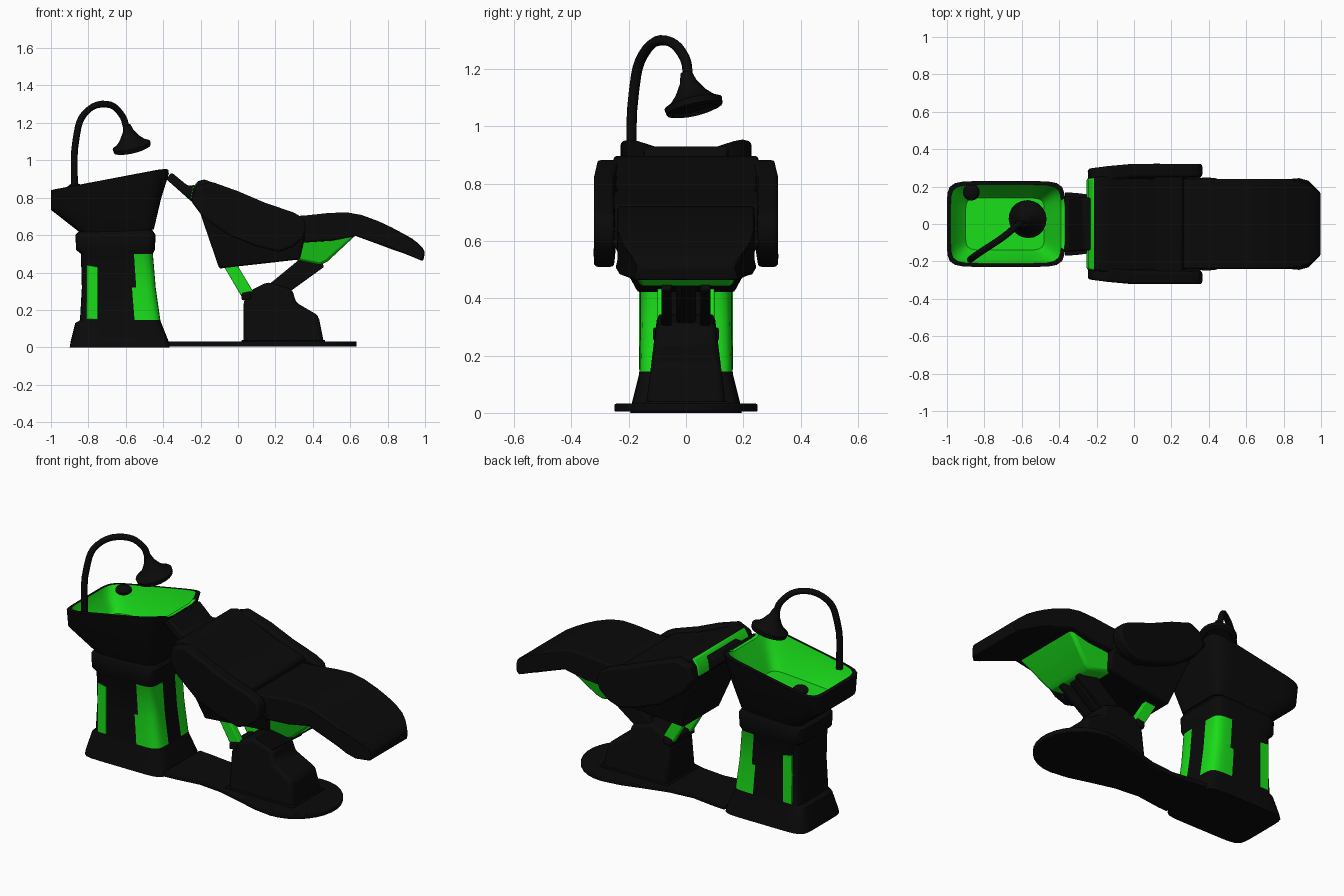
import bpy, bmesh, math
from mathutils import Vector

if "Cube" in bpy.data.objects:
    bpy.data.objects.remove(bpy.data.objects["Cube"])


def material(name, col):
    m = bpy.data.materials.new(name)
    m.diffuse_color = (*col, 1)
    m.use_nodes = True
    m.node_tree.nodes["Principled BSDF"].inputs["Base Color"].default_value = m.diffuse_color
    return m


BLACK = material("black", (0.003, 0.003, 0.003))
GREEN = material("green", (0.01, 0.72, 0.01))


def finish(name, bm, mat, bevel=0, seg=2, green=None):
    bmesh.ops.recalc_face_normals(bm, faces=bm.faces)
    if green:
        for f in bm.faces:
            f.material_index = int(green(f.calc_center_median(), f.normal))
    me = bpy.data.meshes.new(name)
    bm.to_mesh(me)
    bm.free()
    ob = bpy.data.objects.new(name, me)
    bpy.context.collection.objects.link(ob)
    me.materials.append(mat)
    me.materials.append(GREEN)
    if bevel:
        b = ob.modifiers.new("bevel", 'BEVEL')
        b.width, b.segments, b.limit_method = bevel, seg, 'ANGLE'
        b.angle_limit = math.radians(35)
    bpy.ops.object.select_all(action='DESELECT')
    bpy.context.view_layer.objects.active = ob
    ob.select_set(True)
    bpy.ops.object.shade_smooth_by_angle(angle=math.radians(35))
    return ob


def skin(name, rings, mat, **kw):
    """Bridge rings of equal length and cap both ends."""
    bm = bmesh.new()
    vs = [[bm.verts.new(p) for p in r] for r in rings]
    n = len(vs[0])
    for a, b in zip(vs, vs[1:]):
        for i in range(n):
            j = (i + 1) % n
            bm.faces.new((a[i], a[j], b[j], b[i]))
    bm.faces.new(vs[0][::-1])
    bm.faces.new(vs[-1])
    return finish(name, bm, mat, **kw)


def rounded(x0, x1, hy, z0, z1, n=8, count=64):
    """Rounded rectangle ring, height running from z0 at x0 to z1 at x1."""
    out = []
    for i in range(count):
        t = 2 * math.pi * (i + .5) / count
        c, s = math.cos(t), math.sin(t)
        r = (abs(c) ** n + abs(s) ** n) ** (-1 / n)
        out.append(((x0 + x1) / 2 + (x1 - x0) / 2 * r * c, hy * r * s,
                    z0 + (z1 - z0) * (r * c + 1) / 2))
    return out


def prism(name, pts, lo, hi, mat=BLACK, bevel=.015, **kw):
    """Side profile (x, z) spanned between lo(x, z) and hi(x, z) in y."""
    return skin(name, [[(x, f(x, z), z) for x, z in pts] for f in (lo, hi)],
                mat, bevel=bevel, **kw)


def sym(name, pts, hy, mat=BLACK, **kw):
    h = hy if callable(hy) else (lambda x, z: hy)
    return prism(name, pts, lambda x, z: -h(x, z), h, mat, **kw)


def ramp(v, a, b, fa, fb):
    t = min(1, max(0, (v - a) / (b - a)))
    return fa + (fb - fa) * t


# Basin bowl with a dipped neck edge
rings = [rounded(*r) for r in (
    (-.84, -.45, .16, .61, .63), (-1, -.41, .21, .735, .80),
    (-1, -.37, .229, .84, .957), (-.98, -.39, .21, .845, .957),
    (-.96, -.42, .19, .79, .87), (-.90, -.48, .14, .72, .75))]
for k in (2, 3):
    rings[k] = [(x, y, z - (.03 * ramp(abs(y), .1, .19, 1, 0) if x > -.5 else 0))
                for x, y, z in rings[k]]
skin("basin", rings, BLACK,
     green=lambda c, n: n.z > .1 and c.z < .84 + .188 * (c.x + 1) - .018)

# Basin pedestal: flared foot, column, collar
skin("basin_pedestal", [rounded(*r) for r in (
    (-.90, -.365, .195, 0, 0), (-.895, -.37, .19, .03, .03),
    (-.87, -.41, .165, .13, .13), (-.845, -.415, .163, .145, .145),
    (-.835, -.44, .16, .32, .32), (-.84, -.455, .16, .5, .5),
    (-.865, -.445, .17, .52, .52), (-.87, -.44, .17, .6, .6),
    (-.84, -.46, .155, .63, .63))], BLACK,
    green=lambda c, n: .15 < c.z < .5 and -.56 < c.x and abs(c.y) > .06)
for s in (-1, 1):
    prism("pedestal_panel", [(-.81, .15), (-.75, .15), (-.75, .43), (-.81, .44)],
          lambda x, z: s * .14, lambda x, z: s * .164, GREEN, bevel=.003)

# Tap knob in the basin corner
bm = bmesh.new()
bmesh.ops.create_uvsphere(bm, u_segments=16, v_segments=8, radius=.045)
for v in bm.verts:
    v.co = Vector((-.87, .17, .85)) + Vector((v.co.x, v.co.y, v.co.z * .6))
finish("tap_knob", bm, BLACK)

# Spray hose
cu = bpy.data.curves.new("spray_hose", 'CURVE')
cu.dimensions = '3D'
cu.bevel_depth, cu.bevel_resolution, cu.resolution_u = .018, 2, 5
cu.use_fill_caps = True
path = [(-.875, -.19, .84), (-.865, -.182, 1.12), (-.82, -.15, 1.25),
        (-.70, -.07, 1.3), (-.62, -.005, 1.24), (-.595, .008, 1.17)]
sp = cu.splines.new('BEZIER')
sp.bezier_points.add(len(path) - 1)
for p, co in zip(sp.bezier_points, path):
    p.co = co
    p.handle_left_type = p.handle_right_type = 'AUTO'
hose = bpy.data.objects.new("spray_hose", cu)
cu.materials.append(BLACK)
bpy.context.collection.objects.link(hose)

# Tilted bell-shaped spray head
axis = Vector((-.22, -.22, .95)).normalized()
q = Vector((0, 0, 1)).rotation_difference(axis)
skin("spray_head", [[Vector((-.565, .03, 1.06)) + q @ Vector(
    (r * math.cos(i * math.pi / 10), r * math.sin(i * math.pi / 10), h))
    for i in range(20)] for r, h in (
    (.07, .008), (.08, -.006), (.1, 0), (.103, .022), (.08, .034), (.055, .06), (.03, .1), (.02, .135))],
    BLACK)

# Floor plate: narrow at the basin, round under the chair
half = [(-.37, .17), (-.3, .165), (-.15, .145), (0, .16), (.15, .2), (.27, .235)]
half += [(.385 + .25 * math.sin(a), .25 * math.cos(a))
         for a in [math.radians(12 * i) for i in range(8)]]
outline = half + [(x, -y) for x, y in reversed(half)]
skin("floor_plate", [[(x, y, z) for x, y in outline] for z in (.004, .032)], BLACK,
     bevel=.005)

# Chair pedestal
sym("chair_pedestal", [(.03, .02), (.03, .25), (.08, .31), (.16, .35), (.29, .31),
                       (.31, .24), (.43, .17), (.46, .02)],
    lambda x, z: ramp(z, .03, .33, .14, .1), bevel=.02)
sym("pedestal_flange", [(.02, .025), (.02, .04), (.465, .04), (.465, .025)], .148, bevel=.004)

# Tilting linkage
for s in (-1, 1):
    def bar(name, pts, a, b, mat):
        prism(name, pts, lambda x, z: s * a, lambda x, z: s * b, mat, bevel=.006)
    bar("rear_strut", [(.02, .27), (-.08, .44), (-.01, .45), (.08, .30)], .06, .1, GREEN)
    bar("front_strut", [(.17, .34), (.28, .30), (.46, .43), (.42, .52), (.34, .48)],
        .05, .085, BLACK)
sym("linkage_axle", [(.02, .25), (.02, .29), (.07, .30), (.07, .26)], .115, bevel=.008)
sym("lift_cylinder", [(.2, .34), (.27, .31), (.44, .45), (.38, .5)], .035)

# Seat shell, narrower towards the bottom
sym("seat_shell", [(-.22, .77), (-.10, .42), (-.07, .425), (.33, .47), (.36, .60),
                   (.1, .70), (-.14, .82)],
    lambda x, z: ramp(z, .42, .6, .17, .26), bevel=.01)
sym("seat_frame", [(.25, .48), (.44, .44), (.48, .46), (.63, .60), (.5, .66), (.28, .63)],
    lambda x, z: ramp(z, .44, .62, .16, .225), GREEN)

# Back cushion, seat cushion with leg rest
sym("back_cushion", [(-.255, .79), (-.245, .85), (-.215, .89), (-.18, .897), (-.13, .88),
                     (-.02, .825), (.1, .775), (.26, .725), (.28, .60), (.05, .60), (-.18, .74)],
    lambda x, z: ramp(x, -.24, -.12, .245, .262), bevel=.012, seg=2,
    green=lambda c, n: n.x < -.3 and n.z > 0)
sym("seat_and_leg_rest",
    [(.18, .66), (.27, .70), (.36, .705), (.48, .718), (.58, .722), (.66, .708),
     (.75, .675), (.82, .642), (.88, .61), (.93, .582), (.965, .555), (.985, .535), (1, .51),
     (.99, .46), (.965, .47), (.93, .485), (.88, .505), (.82, .525), (.74, .555), (.63, .595),
     (.5, .57), (.2, .55)],
    lambda x, z: .24 * math.sqrt(1 - .55 * ramp(x, .78, 1, 0, 1) ** 3.5),
    bevel=.01, seg=2)

# Armrest side panels, mirrored
for s in (-1, 1):
    prism("armrest", [(-.25, .78), (-.225, .86), (-.14, .885), (0, .835), (.14, .775), (.30, .72),
                      (.35, .69), (.365, .64), (.35, .585), (.29, .535), (.22, .51),
                      (.10, .54), (-.05, .60), (-.19, .70)],
          lambda x, z: s * ramp(x, -.23, -.08, .21, .25),
          lambda x, z: s * ramp(x, -.24, -.08, .295, .322), bevel=.014, seg=3)

# Neck support joining the chair and the basin
sym("neck_support", [(-.385, .90), (-.355, .935), (-.27, .865), (-.19, .87), (-.2, .77),
                     (-.25, .78), (-.30, .825)],
    lambda x, z: ramp(x, -.38, -.25, .15, .14), bevel=.01)
